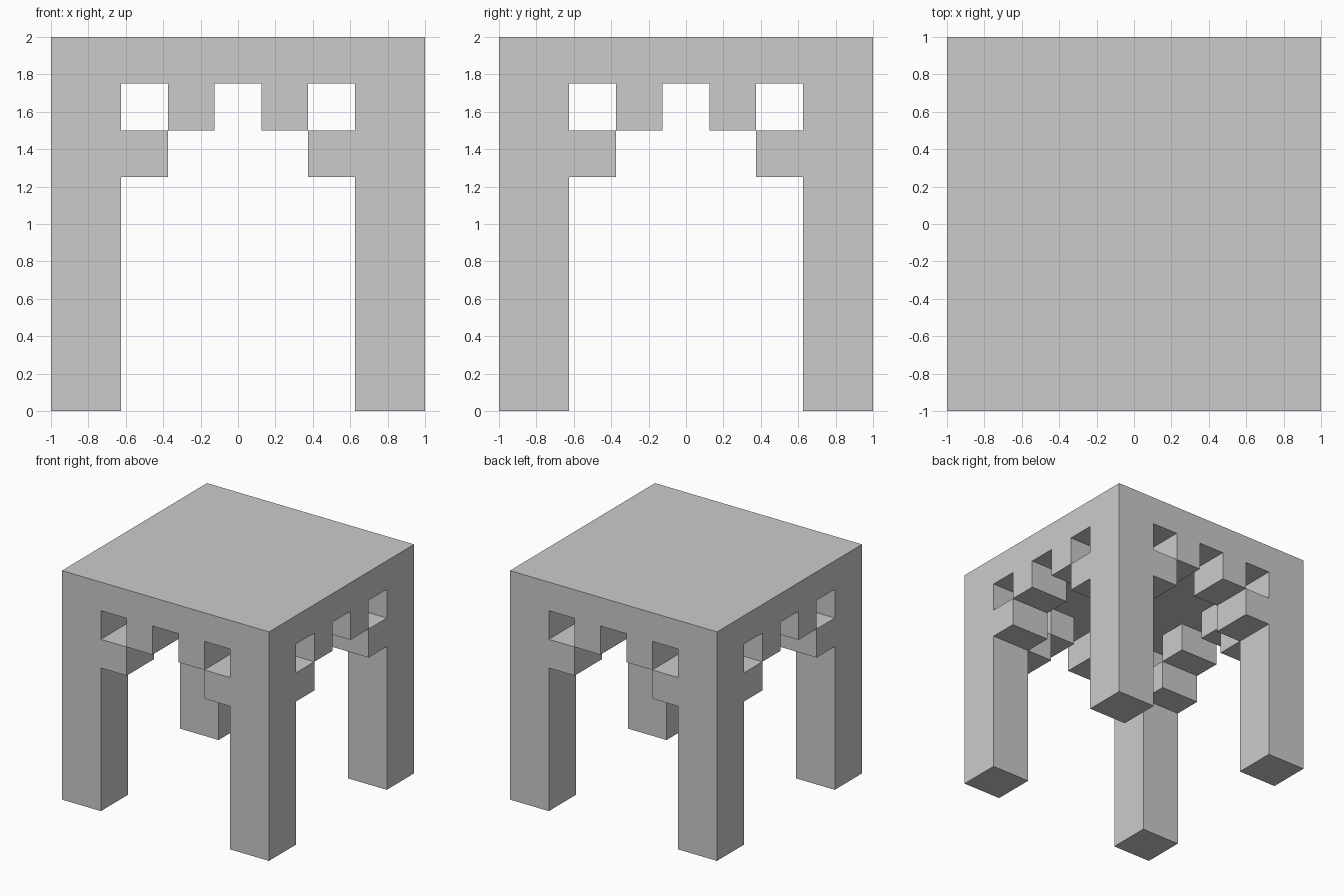
import bpy, bmesh
from mathutils import Matrix, Vector

if "Cube" in bpy.data.objects:
    bpy.data.objects.remove(bpy.data.objects["Cube"])

LEG = 0.375   # leg thickness, also depth of the bracket blocks
STEP = 0.25   # slab thickness and bracket step size


def box(name, lo, hi):
    lo, hi = Vector(lo), Vector(hi)
    bm = bmesh.new()
    size = Matrix.Diagonal((*(hi - lo), 1))
    bmesh.ops.create_cube(bm, size=1, matrix=Matrix.Translation((lo + hi) / 2) @ size)
    mesh = bpy.data.meshes.new(name)
    bm.to_mesh(mesh)
    bm.free()
    obj = bpy.data.objects.new(name, mesh)
    bpy.context.collection.objects.link(obj)
    return obj


def mirror_xy(obj):
    mod = obj.modifiers.new("four_corners", 'MIRROR')
    mod.use_axis = (True, True, False)
    mod.use_mirror_merge = False


# Table top
box("table_top", (-1, -1, 2 - STEP), (1, 1, 2))

# Corner legs
inner = 1 - LEG
mirror_xy(box("legs", (inner, inner, 0), (1, 1, 2 - STEP)))

# Stepped brackets: a low block on the leg, then a high block under the top
for name, start, top in (("lower_bracket", inner, 1.5), ("upper_bracket", inner - STEP, 1.75)):
    a, b = start - STEP, start
    mirror_xy(box(name + "_front_back", (a, inner, top - STEP), (b, 1, top)))
    mirror_xy(box(name + "_sides", (inner, a, top - STEP), (1, b, top)))
